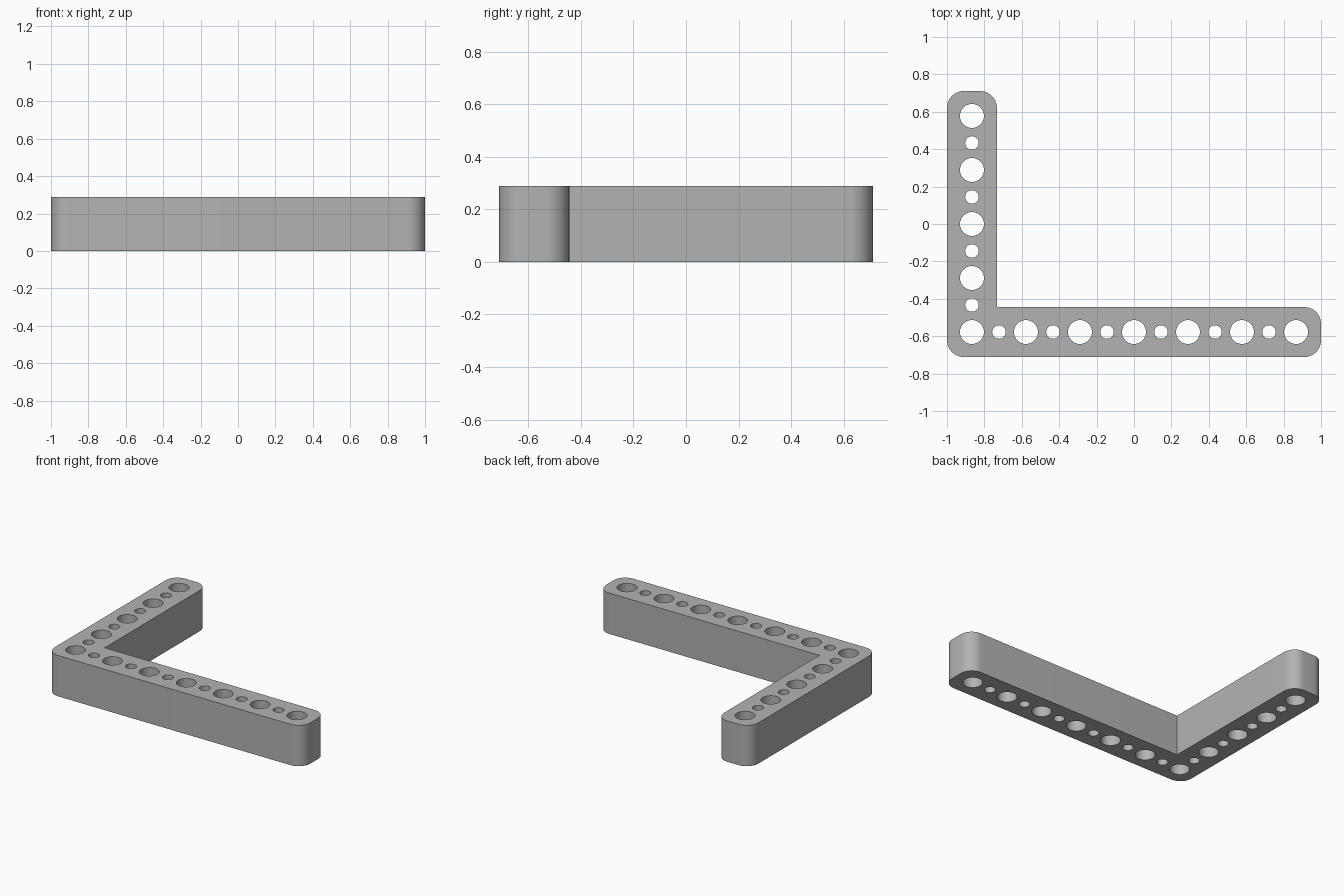
import bpy, bmesh, math

cube = bpy.data.objects.get("Cube")
if cube:
    bpy.data.objects.remove(cube, do_unlink=True)

HALF_X, HALF_Y = 1.0, 0.711
WIDTH, HEIGHT = 0.267, 0.289
CORNER = 0.09
PITCH = 0.1444
BIG, SMALL = 0.064, 0.036

grey = bpy.data.materials.new("plain grey")
grey.use_nodes = True
colour = (0.45, 0.45, 0.45, 1)
grey.diffuse_color = colour
grey.node_tree.nodes["Principled BSDF"].inputs["Base Color"].default_value = colour


def arc(cx, cy, r, start, sweep, steps):
    """Points along an arc, both ends included."""
    angles = [math.radians(start + sweep * i / steps) for i in range(steps + 1)]
    return [(cx + r * math.cos(a), cy + r * math.sin(a)) for a in angles]


def add_loop(bm, points):
    verts = [bm.verts.new((x, y, 0)) for x, y in points]
    for a, b in zip(verts, verts[1:] + verts[:1]):
        bm.edges.new((a, b))


# L-shaped outline: five rounded outer corners and one sharp inner corner
inner_x, inner_y = -HALF_X + WIDTH, -HALF_Y + WIDTH
left, right = -HALF_X + CORNER, HALF_X - CORNER
low, high = -HALF_Y + CORNER, HALF_Y - CORNER
outline = []
for cx, cy, start in [(left, low, 180), (right, low, 270), (right, inner_y - CORNER, 0)]:
    outline += arc(cx, cy, CORNER, start, 90, 12)
outline.append((inner_x, inner_y))
for cx, cy, start in [(inner_x - CORNER, high, 0), (left, high, 90)]:
    outline += arc(cx, cy, CORNER, start, 90, 12)

# Alternating large and small holes along both arms
x0, y0 = -HALF_X + WIDTH / 2, -HALF_Y + WIDTH / 2
holes = [(x0 + i * PITCH, y0, i) for i in range(13)]
holes += [(x0, y0 + i * PITCH, i) for i in range(1, 9)]

bm = bmesh.new()
add_loop(bm, outline)
for x, y, i in holes:
    add_loop(bm, arc(x, y, SMALL if i % 2 else BIG, 0, 360, 40)[:-1])

# Fill around the holes, then raise into a solid beam
bmesh.ops.triangle_fill(bm, use_beauty=True, edges=bm.edges[:], normal=(0, 0, 1))
raised = bmesh.ops.extrude_face_region(bm, geom=bm.faces[:], use_keep_orig=True)
top = [v for v in raised["geom"] if isinstance(v, bmesh.types.BMVert)]
bmesh.ops.translate(bm, verts=top, vec=(0, 0, HEIGHT))
bmesh.ops.recalc_face_normals(bm, faces=bm.faces[:])

mesh = bpy.data.meshes.new("angle_beam")
bm.to_mesh(mesh)
bm.free()
mesh.materials.append(grey)
beam = bpy.data.objects.new("angle_beam", mesh)
bpy.context.collection.objects.link(beam)

# Smooth the round walls, keep the rims sharp
bpy.context.view_layer.objects.active = beam
beam.select_set(True)
bpy.ops.object.shade_smooth_by_angle(angle=math.radians(30))
